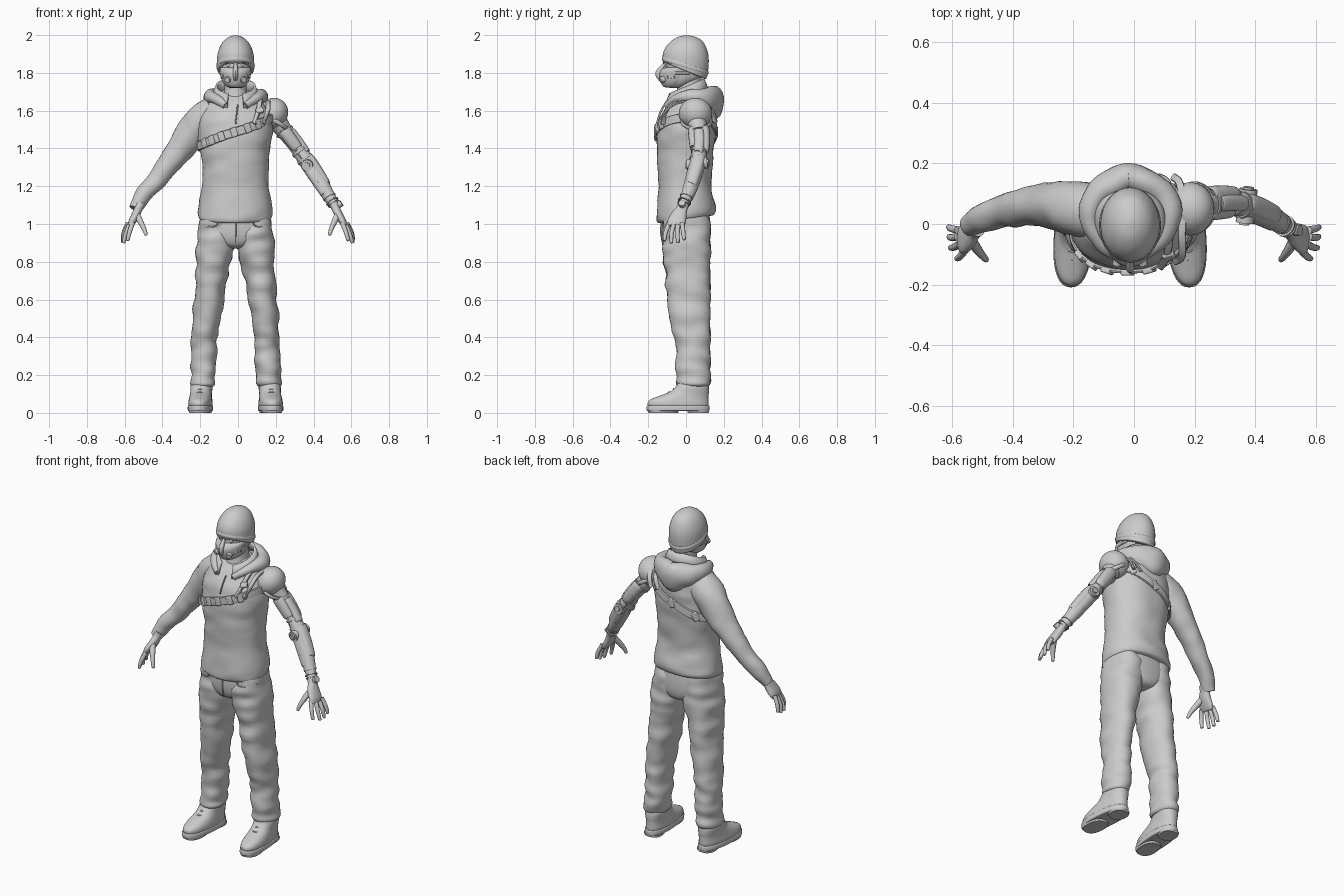
import bpy, bmesh, math
from math import sin, cos, pi, radians
from mathutils import Vector, Matrix, noise

CX = -0.013  # body axis


def spline(keys, k=4, closed=False):
    """Catmull-Rom through tuples of numbers."""
    m, out = len(keys), []
    get = lambda i: keys[i % m] if closed else keys[max(0, min(m - 1, i))]
    for i in range(m if closed else m - 1):
        a, b, c, d = get(i - 1), get(i), get(i + 1), get(i + 2)
        for s in range(k):
            t = s / k
            out.append([0.5 * (2 * q + (r - p) * t + (2 * p - 5 * q + 4 * r - w) * t * t
                               + (3 * q - p - 3 * r + w) * t ** 3) for p, q, r, w in zip(a, b, c, d)])
    return out if closed else out + [list(keys[-1])]


def skin(name, rows, closed=False, wrap=True, caps=True):
    bm = bmesh.new()
    vs = [[bm.verts.new(p) for p in r] for r in rows]
    n, m = len(rows[0]), len(rows)
    for i in range(m if closed else m - 1):
        for j in range(n if wrap else n - 1):
            a, b = vs[i], vs[(i + 1) % m]
            bm.faces.new((a[j], a[(j + 1) % n], b[(j + 1) % n], b[j]))
    if caps and not closed:
        bm.faces.new(vs[0]), bm.faces.new(vs[-1])
    bmesh.ops.recalc_face_normals(bm, faces=bm.faces)
    me = bpy.data.meshes.new(name)
    bm.to_mesh(me)
    bm.free()
    ob = bpy.data.objects.new(name, me)
    bpy.context.collection.objects.link(ob)
    return ob


def unit(n, e):
    f = lambda v: math.copysign(abs(v) ** (2 / e), v)
    return [(f(cos(2 * pi * j / n)), f(sin(2 * pi * j / n))) for j in range(n)]


def loft(name, keys, n=40, e=2, fold=0, k=4):
    """Stacked horizontal rings: x, y, z, rx, ry, tilt."""
    rows = []
    for x, y, z, rx, ry, t in spline([tuple(q) + (0,) * (6 - len(q)) for q in keys], k):
        row = []
        for c, s in unit(n, e):
            p = Vector((x + rx * c, y + ry * s, z + t * s))
            f = fold * noise.noise((p.x * 8, p.y * 8, p.z * 17))
            row.append(p + Vector((c, s, 0)) * f)
        rows.append(row)
    return skin(name, rows)


def tube(name, keys, n=16, up=(0, 1, 0), closed=False, e=2, fold=0, k=4):
    """Swept section along a path: x, y, z, side radius, up radius."""
    pts = spline(keys, k, closed)
    m, rows = len(pts), []
    for i, q in enumerate(pts):
        a = pts[(i - 1) % m] if closed else pts[max(0, i - 1)]
        b = pts[(i + 1) % m] if closed else pts[min(m - 1, i + 1)]
        t = (Vector(b[:3]) - Vector(a[:3])).normalized()
        side = t.cross(Vector(up)).normalized()
        u = side.cross(t)
        row = []
        for c, s in unit(n, e):
            d = side * c + u * s
            p = Vector(q[:3]) + side * q[3] * c + u * q[4] * s
            row.append(p + d * fold * noise.noise(p * 14))
        rows.append(row)
    return skin(name, rows, closed)


def rod(name, p, q, r, r2=None, n=20):
    r2 = r2 or r
    up = (0, 1, 0) if abs((Vector(q) - Vector(p)).normalized().y) < .9 else (0, 0, 1)
    return tube(name, [(*p, r, r), (*q, r2, r2)], n, up, k=1)


def ball(name, loc, scale, rot=(0, 0, 0)):
    bpy.ops.mesh.primitive_uv_sphere_add(segments=28, ring_count=16, radius=1, location=loc, rotation=rot)
    ob = bpy.context.object
    ob.name, ob.scale = name, scale
    return ob


def box(name, loc, size, rot=(0, 0, 0), bevel=.005):
    bpy.ops.mesh.primitive_cube_add(size=1, location=loc, rotation=rot)
    ob = bpy.context.object
    ob.name, ob.scale = name, size
    bpy.ops.object.transform_apply(location=False, rotation=False, scale=True)
    b = ob.modifiers.new("bevel", 'BEVEL')
    b.width, b.segments = bevel, 2
    return ob


# hooded top: body
torso = [(-.015, 0, 1.025, .18, .142, .02), (-.015, 0, 1.035, .193, .153, .02), (-.015, 0, 1.075, .198, .155, .015),
         (-.013, -.006, 1.2, .178, .14), (-.014, -.005, 1.3, .177, .145), (-.018, -.003, 1.4, .185, .15),
         (-.015, .002, 1.5, .197, .152), (-.014, .012, 1.57, .19, .142), (-.013, .027, 1.63, .155, .122),
         (-.013, .035, 1.67, .11, .09), (-.013, .035, 1.70, .07, .06)]
loft("hooded_top", torso, 56, 2.25, .008)


def chest(a, z, off=0):
    i = next(i for i in range(len(torso) - 1) if torso[i + 1][2] >= z)
    A, B = torso[i], torso[i + 1]
    t = (z - A[2]) / (B[2] - A[2])
    x, y, rx, ry = (A[j] + (B[j] - A[j]) * t for j in (0, 1, 3, 4))
    f = lambda v: math.copysign(abs(v) ** (2 / 2.25), v)
    return Vector((x + (rx + off) * f(cos(a)), y + (ry + off) * f(sin(a)), z))


# sleeve on the right arm
tube("sleeve", [(-.12, .04, 1.60, .08, .09), (-.19, .05, 1.545, .092, .09), (-.25, .06, 1.47, .086, .078),
                (-.315, .062, 1.385, .068, .07), (-.37, .055, 1.31, .059, .062), (-.43, .043, 1.235, .052, .055),
                (-.495, .022, 1.16, .045, .047), (-.53, .002, 1.105, .039, .04), (-.543, -.006, 1.08, .034, .036)],
     28, fold=.007)
# hood and collar
half = [(.055, -.105, 1.625, .012, .018), (.1, -.06, 1.66, .025, .025), (.135, .02, 1.675, .033, .035),
        (.11, .095, 1.665, .045, .058), (.05, .135, 1.655, .05, .075)]
tube("hood", [(CX + x, *r) for x, *r in half] + [(CX - .005, .15, 1.645, .052, .088)]
     + [(CX - x, *r) for x, *r in reversed(half)], 20, (0, 0, 1), fold=.006)
rows = [[], [], []]
for j in range(41):
    a = radians(-90 + 22 + 316 * j / 40)
    b = (1 + sin(a)) / 2
    for row, rx, ry, z0, z1 in zip(rows, (.125, .118, .105), (.135, .125, .11), (1.61, 1.65, 1.685), (1.69, 1.735, 1.77)):
        row.append((CX + rx * cos(a), .012 + (ry - .025 * b) * sin(a), z0 + (z1 - z0) * b ** .8))
m = skin("collar", rows, wrap=False, caps=False).modifiers.new("thick", 'SOLIDIFY')
m.thickness = .012
loft("neck", [(CX, .03, 1.6, .085, .09), (CX, .02, 1.67, .068, .075), (CX, .018, 1.72, .058, .065), (CX, .015, 1.79, .058, .068)])
tube("zip", [(CX + .012, -.115, 1.63, .005, .004), (CX + .006, -.138, 1.585, .005, .004), (CX, -.155, 1.53, .005, .004)], 8, (1, 0, 0))

# head, knitted cap, eyes
loft("head", [(CX, -.05, 1.72, .03, .035), (CX, -.04, 1.735, .055, .062), (CX, -.015, 1.77, .075, .093),
              (CX, -.008, 1.82, .082, .105), (CX, 0, 1.87, .085, .105), (CX, 0, 1.92, .07, .09)])
loft("knitted_cap", [(CX, -.008, 1.812, .088, .105, -.044), (CX, -.006, 1.816, .097, .115, -.044),
                     (CX, -.003, 1.85, .098, .121, -.03), (CX, .0, 1.895, .096, .12, -.015), (CX, .002, 1.935, .084, .107, -.005),
                     (CX, .004, 1.968, .064, .083), (CX, .004, 1.99, .036, .048), (CX, .004, 1.999, .008, .01)])
tube("cap_band", [(CX + .099 * cos(a), -.004 + .121 * sin(a), 1.838 - .036 * sin(a), .003, .01)
                  for a in (2 * pi * i / 20 for i in range(20))], 8, (0, 0, 1), True)
# face mask with vents
loft("mask", [(CX, -.072, 1.722, .03, .035), (CX, -.066, 1.73, .05, .056), (CX, -.057, 1.755, .07, .078),
              (CX, -.052, 1.79, .08, .09), (CX, -.052, 1.812, .083, .083), (CX, -.045, 1.826, .08, .073), (CX, -.03, 1.832, .06, .05)], e=1.9)
tube("mask_nose", [(CX, -.112, 1.85, .008, .008), (CX, -.13, 1.825, .013, .012), (CX, -.143, 1.795, .02, .014),
                   (CX, -.128, 1.765, .015, .01)], 12, (1, 0, 0))
for s in (1, -1):
    ball("eye", (CX + s * .034, -.094, 1.84), (.014, .012, .009))
    tube("brow", [(CX + s * x, y, z, .006, .005) for x, y, z in ((.008, -.118, 1.853), (.04, -.112, 1.857), (.075, -.075, 1.85))], 8, (0, 0, 1))
    rod("mask_filter", (CX + s * .035, -.11, 1.768), (CX + s * .045, -.137, 1.762), .019, .014)
    tube("mask_strap", [(CX + s * x, y, z, .005, .008) for x, y, z in ((.066, -.09, 1.80), (.084, -.04, 1.80), (.08, .02, 1.80))], 8, (0, 0, 1))
    for i in range(3):
        box("mask_vent", (CX + s * (.062 + .006 * i), -.097 + .018 * i, 1.785), (.007, .012, .03), (0, 0, s * .9), .002)

# trousers and shoes, both sides
loft("trouser_seat", [(CX, 0, 1.07, .175, .12), (CX, 0, 1.0, .188, .13), (CX, .002, .93, .17, .128), (CX, .005, .885, .1, .11), (CX, .01, .87, .04, .07)], e=2.3)
tube("fly", [(CX, -.128, 1.02, .006, .004), (CX, -.131, .95, .006, .004), (CX, -.12, .9, .004, .003)], 8, (1, 0, 0))
leg = [(.098, 0, 1.05, .085, .12), (.098, 0, .96, .1, .129), (.105, .003, .87, .103, .128), (.125, .008, .75, .086, .118),
       (.141, .015, .6, .077, .114), (.16, .026, .45, .071, .1), (.165, .036, .36, .067, .092), (.169, .04, .27, .068, .09),
       (.174, .038, .19, .066, .09), (.174, .038, .155, .063, .087), (.174, .038, .14, .052, .076)]
for s in (1, -1):
    loft("trouser_leg", [(CX + s * x, *r) for x, *r in leg], 36, 2.15, .014, 6)
    tube("pocket_edge", [(CX + s * x, y, z, .004, .004) for x, y, z in
                         ((.09, -.129, 1.015), (.105, -.126, .99), (.15, -.108, .985), (.185, -.06, .995))], 8, (0, 0, 1))
    shoe = [loft("shoe", [(0, -.04, .03, .06, .158), (0, -.042, .05, .063, .162), (0, -.035, .07, .061, .155),
                          (0, -.008, .092, .058, .128), (0, .018, .112, .057, .104), (0, .034, .14, .058, .087),
                          (0, .036, .165, .05, .078)], 36, 2.3),
            loft("sole", [(0, -.042, .01, .06, .162), (0, -.042, .014, .065, .167), (0, -.042, .034, .065, .167),
                          (0, -.042, .04, .061, .163)], 36, 2.4),
            loft("tread_front", [(0, -.12, 0, .052, .078), (0, -.12, .014, .056, .082)], 28, 2.4, k=1),
            loft("tread_heel", [(0, .065, 0, .05, .055), (0, .065, .014, .054, .058)], 28, 2.6, k=1)]
    for i in range(4):
        z, y = .125 - .016 * i, -.066 - .026 * i
        shoe.append(tube("lace", [(-.035, y + .02, z - .008, .004, .004), (0, y, z + .002, .004, .004), (.035, y + .02, z - .008, .004, .004)], 6, (0, 0, 1)))
    for o in shoe:
        o.location.x, o.rotation_euler.z = CX + s * .183, s * .07

# hands (fingers: knuckle, middle, tip)
fingers = [((.552, -.088, 1.005), (.572, -.108, .955), (.583, -.114, .915)),
           ((.57, -.066, .995), (.592, -.077, .945), (.605, -.078, .903)),
           ((.577, -.042, .995), (.6, -.045, .948), (.609, -.042, .905)),
           ((.576, -.02, 1.005), (.6, -.015, .96), (.61, -.01, .92))]
for s, dx in ((1, 0), (-1, .008)):
    P = lambda p: (s * (p[0] + dx * (p[2] - .9) * 10 / 1.5), p[1], p[2])
    tube("palm", [(*P((.505, -.012, 1.11)), .025, .03), (*P((.518, -.022, 1.08)), .022, .03),
                  (*P((.535, -.038, 1.045)), .022, .042), (*P((.556, -.05, 1.01)), .019, .048),
                  (*P((.568, -.054, .988)), .012, .042)], 20, e=2.3)
    for a, b, c in fingers:
        tip = Vector(c) + (Vector(c) - Vector(b)).normalized() * .005
        tube("finger", [(*P(a), .0125, .0125), (*P(b), .0115, .0115), (*P(c), .009, .009), (*P(tip), .003, .003)], 12)
    tube("thumb", [(*P((.53, -.05, 1.055)), .018, .018), (*P((.512, -.082, 1.015)), .016, .016), (*P((.494, -.107, .975)), .012, .012),
                   (*P((.485, -.118, .945)), .009, .009), (*P((.484, -.12, .939)), .003, .003)], 12, (1, 0, 0))

# mechanical left arm: core, joints, armour shells
ball("shoulder_pad", (.185, .05, 1.585), (.078, .088, .085), (0, .6, 0))
tube("shoulder_rim", [(.2 + .062 * cos(a), .055 + .078 * sin(a), 1.545 - .04 * cos(a), .008, .012)
                      for a in (2 * pi * i / 12 for i in range(12))], 10, (.6, 0, 1), True)
path = [Vector(p) for p in ((.2, .055, 1.555), (.25, .068, 1.485), (.31, .072, 1.405), (.373, .06, 1.318),
                            (.44, .03, 1.215), (.485, .002, 1.14), (.508, -.014, 1.105))]
tube("arm_core", [(*p, r, r) for p, r in zip(path, (.055, .043, .037, .043, .04, .032, .026))], 24)


def along(t):
    i = min(int(t), 5)
    return path[i].lerp(path[i + 1], t - i)


def shell(name, t0, t1, r, r2, off, e=2.6):
    ks = ((0, .8), (.06, 1), (.5, 1.06), (.94, 1), (1, .8))
    return tube(name, [(*(along(t0 + (t1 - t0) * f) + Vector(off)), (r + (r2 - r) * f) * g, (r + (r2 - r) * f) * g * 1.05)
                       for f, g in ks], 20, e=e)


shell("upper_arm_front_plate", .8, 2.1, .034, .03, (.0, -.02, .002))
shell("upper_arm_back_plate", .8, 2.2, .034, .03, (.006, .022, .004))
shell("upper_arm_outer_plate", 1.1, 2.5, .026, .024, (.02, 0, .016))
shell("forearm_outer_plate", 2.75, 4.2, .034, .03, (.012, .004, .008))
shell("forearm_inner_plate", 3.2, 4.7, .033, .026, (-.008, -.008, -.004))
shell("forearm_cover", 3.4, 5.0, .036, .029, (0, .004, 0), 2.2)
rod("elbow_axle", (.365, .005, 1.31), (.378, .115, 1.325), .03)
rod("elbow_cap", (.363, -.002, 1.308), (.379, .122, 1.327), .017)
for t, r in ((.95, .05), (2.25, .043), (2.7, .045), (4.95, .036), (5.6, .036), (5.95, .033)):
    rod("arm_ring", along(t - .06), along(t + .06), r)
for dy in (-.034, .036):
    tube("arm_cable", [(*(along(t) + Vector((-.012, dy + b, 0))), .007, .007) for t, b in ((.8, 0), (1.6, 0), (2.4, .002), (3.2, 0), (4, 0))], 8)
rod("wrist_dial", (.53, -.02, 1.1), (.548, -.022, 1.112), .018)

# harness: slanted chest strap, shoulder straps, pouches
ring = []
for i in range(36):
    a = 2 * pi * i / 36
    z = 1.487 + (.075 + .025 * max(0, sin(a))) * cos(a)
    ring.append((*chest(a, z, .006), .007, .024))
tube("chest_strap", ring, 8, (0, 0, 1), True, 5, k=2)
for deg in range(-142, -40, 17):
    a = radians(deg)
    c = chest(a, 1.487 + .075 * cos(a), .011)
    box("strap_pouch", c, (.034, .018, .05), (0, -.34, a + pi / 2))
for deg in (50, 90, 130):
    a = radians(deg)
    box("strap_buckle", chest(a, 1.487 + .1 * cos(a), .008), (.034, .014, .056), (0, .4, a - pi / 2))
for dx in (0, .05):
    tube("shoulder_strap", [(.085 + dx, -.143 + dx * .4, 1.53, .013, .007), (.108 + dx, -.105, 1.60, .013, .007),
                            (.118 + dx * .8, -.03, 1.665 - dx * .4, .013, .007), (.12 + dx * .8, .07, 1.66 - dx * .4, .013, .007),
                            (.11 + dx * .8, .135, 1.6, .013, .007), (.08 + dx, .155, 1.54, .013, .007)], 8, (0, 0, 1), e=4)
box("shoulder_clip", (.115, -.105, 1.6), (.04, .02, .03), (-.6, -.3, .3))

# smooth shading with sharp creases
for o in bpy.context.scene.objects:
    o.select_set(o.type == 'MESH')
    bpy.context.view_layer.objects.active = o
bpy.ops.object.shade_smooth_by_angle(angle=radians(38))
